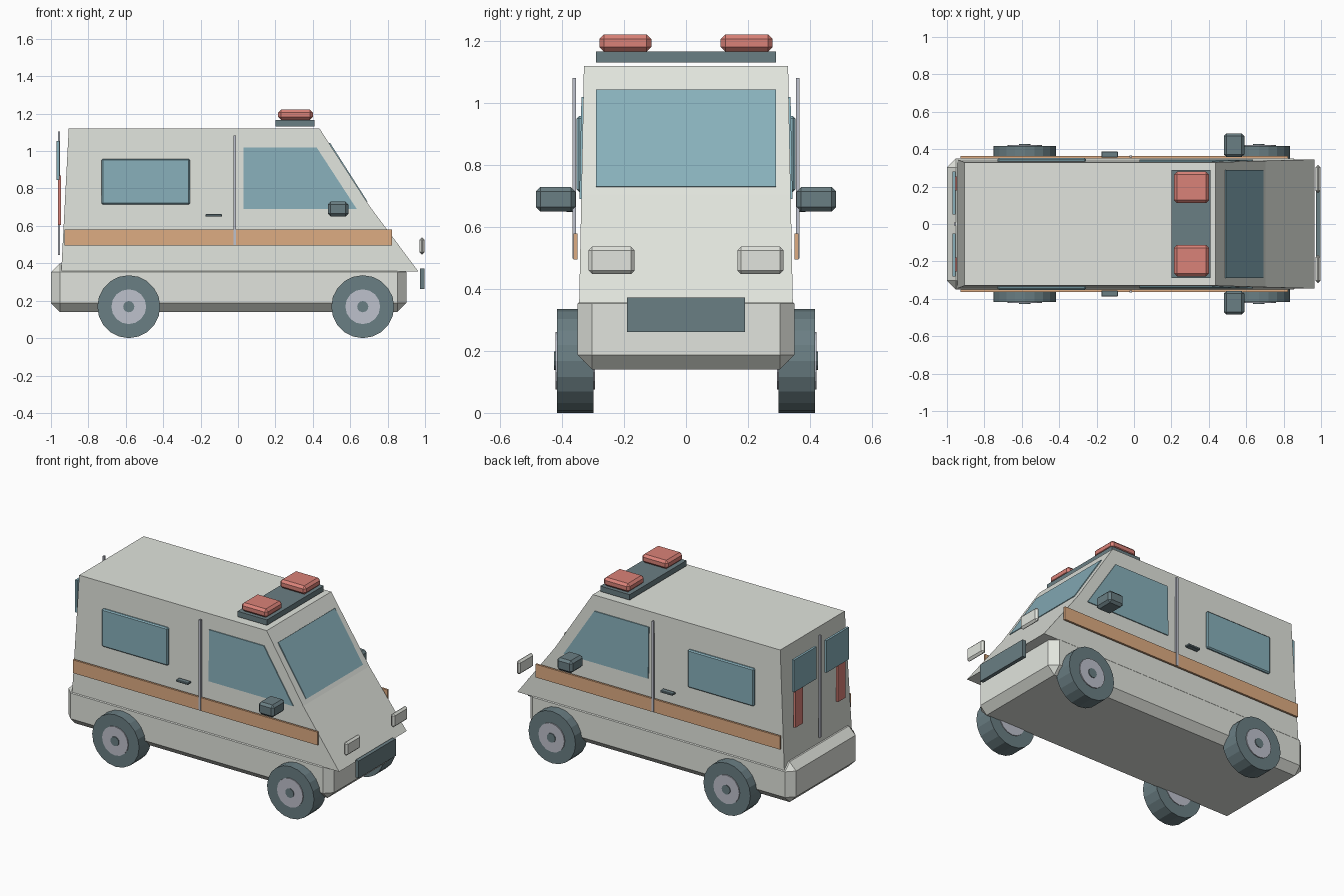
import bpy, bmesh, math
from mathutils import Matrix

if "Cube" in bpy.data.objects:
    bpy.data.objects.remove(bpy.data.objects["Cube"])


def material(name, r, g, b):
    def lin(c):
        c /= 255
        return c / 12.92 if c <= 0.04045 else ((c + 0.055) / 1.055) ** 2.4
    m = bpy.data.materials.new(name)
    m.diffuse_color = (lin(r), lin(g), lin(b), 1)
    m.use_nodes = True
    m.node_tree.nodes["Principled BSDF"].inputs["Base Color"].default_value = m.diffuse_color
    return m


WHITE = material("off_white_paint", 225, 228, 221)
GLASS = material("blue_glass", 136, 176, 187)
DARK = material("dark_slate", 106, 126, 131)
RED = material("signal_red", 218, 130, 120)
ORANGE = material("orange_stripe", 222, 172, 130)
METAL = material("pale_metal", 190, 193, 204)


def finish(name, bm, mat):
    bmesh.ops.recalc_face_normals(bm, faces=bm.faces)
    mesh = bpy.data.meshes.new(name)
    bm.to_mesh(mesh)
    bm.free()
    mesh.materials.append(mat)
    ob = bpy.data.objects.new(name, mesh)
    bpy.context.collection.objects.link(ob)
    return ob


def box(name, x, y, z, mat, bevel=0):
    """Box from (min, max) ranges, with an optional single chamfer."""
    bm = bmesh.new()
    bmesh.ops.create_cube(bm, size=1)
    for v in bm.verts:
        for i, (a, b) in enumerate((x, y, z)):
            v.co[i] = (a + b) / 2 + v.co[i] * (b - a)
    if bevel:
        bmesh.ops.bevel(bm, geom=bm.edges[:], offset=bevel, segments=1,
                        affect='EDGES', profile=0.5)
    return finish(name, bm, mat)


def pair(name, x, y, z, mat, bevel=0):
    """The same box on both sides of the vehicle."""
    box(name + "_right", x, (-y[1], -y[0]), z, mat, bevel)
    box(name + "_left", x, y, z, mat, bevel)


def prism(name, pts, y0, y1, mat, taper=0.0):
    """Side profile (x, z) spanned from y0 to y1, narrowing with height."""
    bm = bmesh.new()
    rings = []
    for y in (y0, y1):
        s = math.copysign(1, y)
        rings.append([bm.verts.new((px, s * (abs(y) - taper * (pz - 0.355)), pz))
                      for px, pz in pts])
    for r in rings:
        bm.faces.new(r)
    n = len(pts)
    for i in range(n):
        j = (i + 1) % n
        bm.faces.new((rings[0][i], rings[0][j], rings[1][j], rings[1][i]))
    return finish(name, bm, mat)


def disc(name, x, z, y0, y1, r, sides, mat):
    bm = bmesh.new()
    rot = Matrix.Translation((x, (y0 + y1) / 2, z)) @ Matrix.Rotation(math.pi / 2, 4, 'X')
    bmesh.ops.create_cone(bm, cap_ends=True, segments=sides, radius1=r, radius2=r,
                          depth=abs(y1 - y0), matrix=rot)
    return finish(name, bm, mat)


TAPER = 0.02

# Chassis and cabin
box("lower_body", (-1.0, 0.90), (-0.35, 0.35), (0.14, 0.40), WHITE, 0.047)
prism("upper_body", [(-0.945, 0.355), (0.965, 0.355), (0.703, 0.706),
                     (0.436, 1.12), (-0.905, 1.12)], -0.345, 0.345, WHITE, TAPER)

# Windscreen plate lying on the sloped front
nx, nz, t = 0.842, 0.54, 0.0045
a, b = (0.488, 1.042), (0.688, 0.729)
prism("windscreen", [(a[0] - nx * t, a[1] - nz * t), (a[0] + nx * t, a[1] + nz * t),
                     (b[0] + nx * t, b[1] + nz * t), (b[0] - nx * t, b[1] - nz * t)],
      -0.29, 0.29, GLASS)

# Side glass, stripes, seams, handles and mirrors
for s, side in ((-1, "right"), (1, "left")):
    prism("cab_window_" + side, [(0.03, 0.69), (0.635, 0.69), (0.42, 1.02), (0.03, 1.02)],
          s * 0.343, s * 0.351, GLASS, TAPER)
pair("rear_side_window", (-0.73, -0.257), (0.33, 0.353), (0.714, 0.958), GLASS, 0.007)
pair("side_stripe", (-0.927, 0.823), (0.351, 0.364), (0.495, 0.58), ORANGE)
pair("door_seam", (-0.025, -0.010), (0.355, 0.367), (0.498, 1.082), METAL)
pair("door_handle", (-0.174, -0.086), (0.355, 0.388), (0.649, 0.663), DARK, 0.003)
pair("wing_mirror", (0.480, 0.590), (0.357, 0.485), (0.65, 0.73), DARK, 0.015)

# Front lamps and grille
pair("headlight", (0.970, 0.998), (0.166, 0.315), (0.448, 0.537), WHITE, 0.012)
box("front_grille", (0.972, 0.996), (-0.19, 0.19), (0.262, 0.373), DARK)

# Rear doors
pair("rear_window", (-0.970, -0.955), (0.05, 0.28), (0.845, 1.053), GLASS)
pair("tail_light", (-0.962, -0.946), (0.18, 0.255), (0.604, 0.87), RED)
box("rear_door_seam", (-0.963, -0.952), (-0.008, 0.008), (0.444, 1.105), METAL)

# Roof beacon bar
box("beacon_base", (0.20, 0.41), (-0.29, 0.29), (1.132, 1.167), DARK)
pair("beacon", (0.215, 0.400), (0.112, 0.28), (1.167, 1.222), RED, 0.015)

# Wheels
for x, end in ((-0.584, "rear"), (0.667, "front")):
    for s, side in ((-1, "right"), (1, "left")):
        tag = f"_{end}_{side}"
        disc("tyre" + tag, x, 0.168, s * 0.298, s * 0.416, 0.168, 20, DARK)
        disc("wheel_hub" + tag, x, 0.168, s * 0.294, s * 0.422, 0.093, 16, METAL)
        disc("hub_cap" + tag, x, 0.168, s * 0.40, s * 0.427, 0.03, 12, DARK)
